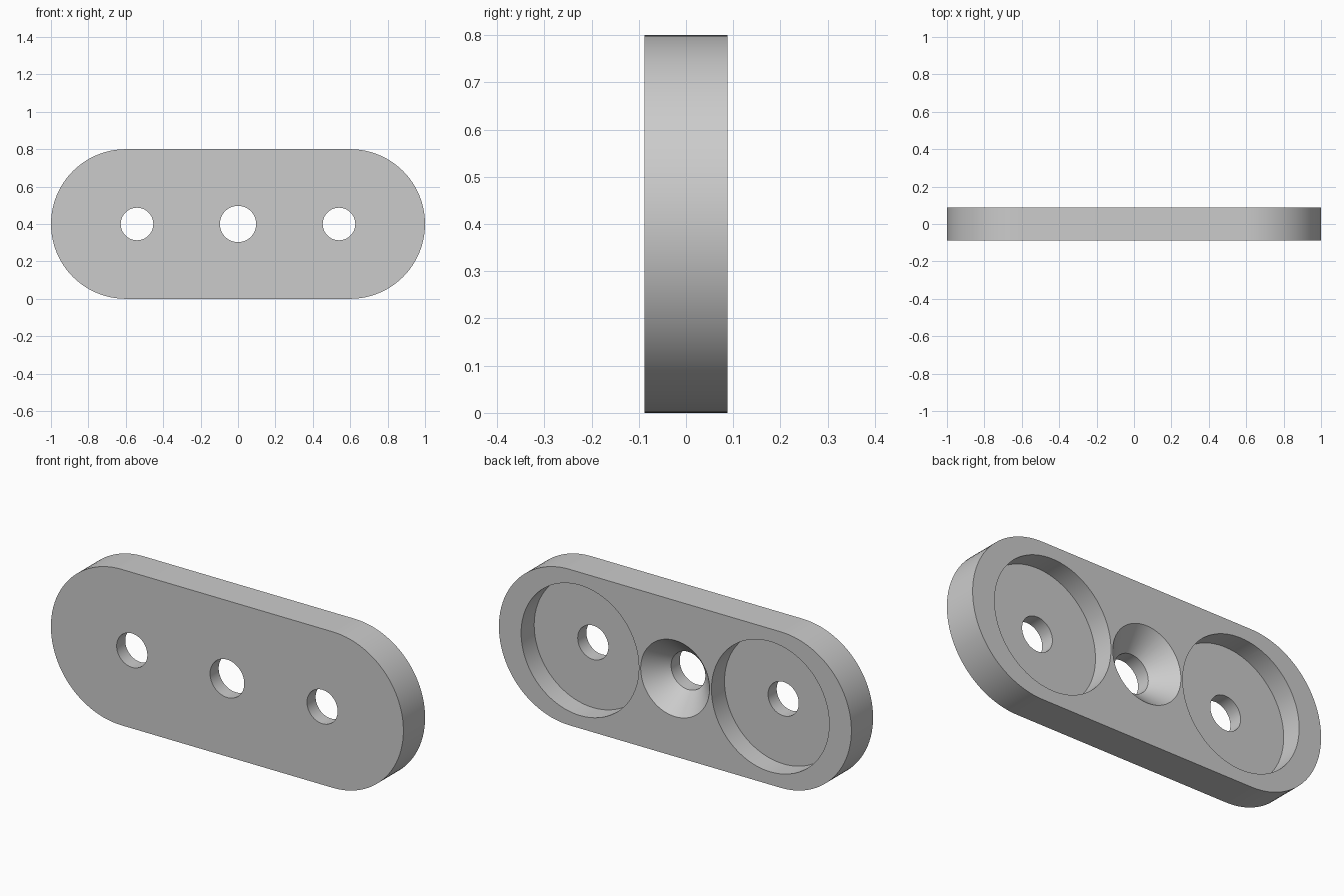
import bpy
import bmesh
from math import cos, sin, pi

default_cube = bpy.data.objects.get("Cube")
if default_cube:
    bpy.data.objects.remove(default_cube, do_unlink=True)

END_RADIUS, HALF_STRAIGHT, HALF_DEPTH = 0.4, 0.6, 0.088
FLOOR = HALF_DEPTH - 0.106      # y of the recess floors
BEYOND = 0.2                    # cutters reach past the plate
SEGMENTS = 96

gray = bpy.data.materials.new("light_gray")
gray.use_nodes = True
gray.diffuse_color = (0.6, 0.6, 0.6, 1)
gray.node_tree.nodes["Principled BSDF"].inputs["Base Color"].default_value = (0.6, 0.6, 0.6, 1)


def finish(name, bm):
    bmesh.ops.recalc_face_normals(bm, faces=bm.faces)
    mesh = bpy.data.meshes.new(name)
    bm.to_mesh(mesh)
    bm.free()
    mesh.materials.append(gray)
    obj = bpy.data.objects.new(name, mesh)
    bpy.context.collection.objects.link(obj)
    return obj


def stadium_plate(name):
    """Round-ended plate, extruded from front to back."""
    bm = bmesh.new()
    half = SEGMENTS // 2
    outline = []
    for side, start in ((1, -pi / 2), (-1, pi / 2)):
        for i in range(half + 1):
            a = start + pi * i / half
            outline.append(bm.verts.new((side * HALF_STRAIGHT + END_RADIUS * cos(a),
                                         -HALF_DEPTH, END_RADIUS + END_RADIUS * sin(a))))
    face = bm.faces.new(outline)
    result = bmesh.ops.extrude_face_region(bm, geom=[face], use_keep_orig=True)
    moved = [g for g in result["geom"] if isinstance(g, bmesh.types.BMVert)]
    bmesh.ops.translate(bm, verts=moved, vec=(0, 2 * HALF_DEPTH, 0))
    return finish(name, bm)


def turned_cutter(name, x, profile):
    """Solid turned about the y direction from (radius, y) points."""
    bm = bmesh.new()
    rings = []
    for r, y in profile:
        rings.append([bm.verts.new((x + r * cos(2 * pi * i / SEGMENTS), y,
                                    END_RADIUS + r * sin(2 * pi * i / SEGMENTS)))
                      for i in range(SEGMENTS)])
    for a, b in zip(rings, rings[1:]):
        for i in range(SEGMENTS):
            j = (i + 1) % SEGMENTS
            bm.faces.new((a[i], a[j], b[j], b[i]))
    bm.faces.new(rings[0])
    bm.faces.new(rings[-1])
    cutter = finish(name, bm)
    cutter.hide_render = True
    return cutter


plate = stadium_plate("mounting_plate")

# Round pockets with through holes, and a countersunk hole between them
pocket = [(0.087, -BEYOND), (0.087, FLOOR), (0.334, FLOOR), (0.334, BEYOND)]
countersink = [(0.097, -BEYOND), (0.097, FLOOR), (0.214, HALF_DEPTH + 0.02)]
cutters = [turned_cutter("left_pocket_cutter", 0.54, pocket),
           turned_cutter("right_pocket_cutter", -0.54, pocket),
           turned_cutter("countersink_cutter", 0, countersink)]

bpy.ops.object.select_all(action="DESELECT")
plate.select_set(True)
bpy.context.view_layer.objects.active = plate
for cutter in cutters:
    cut = plate.modifiers.new(cutter.name, "BOOLEAN")
    cut.operation = "DIFFERENCE"
    cut.solver = "EXACT"
    cut.object = cutter
    bpy.ops.object.modifier_apply(modifier=cut.name)
for cutter in cutters:
    bpy.data.objects.remove(cutter, do_unlink=True)

bpy.ops.object.shade_smooth_by_angle(angle=pi / 6)
